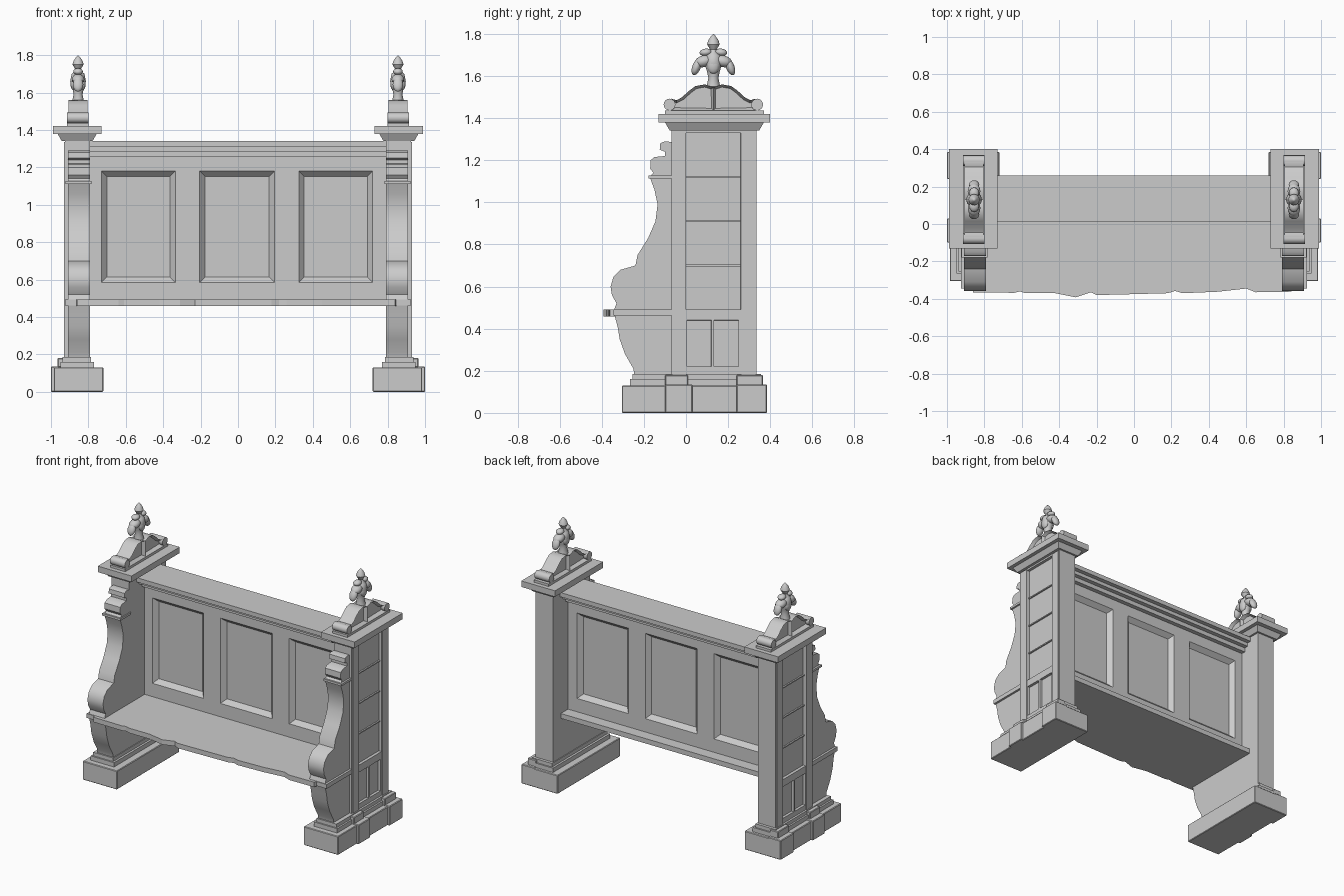
import bpy, bmesh, math
from mathutils import Vector, Matrix

cube = bpy.data.objects.get("Cube")
if cube:
    bpy.data.objects.remove(cube, do_unlink=True)

stone = bpy.data.materials.new("pale grey stone")
stone.use_nodes = True
GREY = (0.6, 0.6, 0.6, 1)
stone.diffuse_color = GREY
stone.node_tree.nodes["Principled BSDF"].inputs["Base Color"].default_value = GREY


def finish(name, bm, mirror=False, bevel=0, smooth=0):
    """Turn a bmesh into an object; end parts are mirrored across x = 0."""
    bmesh.ops.recalc_face_normals(bm, faces=bm.faces)
    mesh = bpy.data.meshes.new(name)
    bm.to_mesh(mesh)
    bm.free()
    mesh.materials.append(stone)
    ob = bpy.data.objects.new(name, mesh)
    bpy.context.collection.objects.link(ob)
    if smooth:
        bpy.ops.object.select_all(action='DESELECT')
        ob.select_set(True)
        bpy.context.view_layer.objects.active = ob
        bpy.ops.object.shade_smooth_by_angle(angle=math.radians(smooth))
    if bevel:
        ob.modifiers.new("bevel", 'BEVEL').width = bevel
    if mirror:
        mod = ob.modifiers.new("mirror", 'MIRROR')
        mod.use_mirror_merge = False
    return ob


def add_box(bm, lo, hi):
    lo, hi = Vector(lo), Vector(hi)
    size = hi - lo
    m = Matrix.Translation((lo + hi) / 2) @ Matrix.Diagonal((*size, 1))
    return bmesh.ops.create_cube(bm, size=1, matrix=m)["verts"]


def box(name, lo, hi, mirror=True, bevel=0):
    bm = bmesh.new()
    add_box(bm, lo, hi)
    return finish(name, bm, mirror, bevel)


def tapered(name, lo, hi, inset):
    """Box whose bottom face is drawn in by inset on every side."""
    bm = bmesh.new()
    mid = (Vector(lo) + Vector(hi)) / 2
    for v in add_box(bm, lo, hi):
        if v.co.z < mid.z:
            v.co.x += inset if v.co.x < mid.x else -inset
            v.co.y += inset if v.co.y < mid.y else -inset
    finish(name, bm, True)


def panelled(name, lo, hi, cuts, pick, width, depth, mirror=True):
    """Box cut along the given axis positions, with the picked faces sunk."""
    bm = bmesh.new()
    add_box(bm, lo, hi)
    for axis, places in cuts.items():
        for p in places:
            normal = Vector((0, 0, 0))
            normal[axis] = 1
            bmesh.ops.bisect_plane(bm, geom=bm.verts[:] + bm.edges[:] + bm.faces[:],
                                   plane_co=normal * p, plane_no=normal)
    bm.normal_update()
    faces = [f for f in bm.faces if pick(f.calc_center_median(), f.normal)]
    bmesh.ops.inset_individual(bm, faces=faces, thickness=width, depth=-depth)
    finish(name, bm, mirror)


def prism(name, pts, x0, x1, smooth=35, sink=None):
    """Side outline (y, z) extruded along x, sides optionally sunk."""
    bm = bmesh.new()
    face = bm.faces.new([bm.verts.new((x0, y, z)) for y, z in pts])
    new = bmesh.ops.extrude_face_region(bm, geom=[face])["geom"]
    bmesh.ops.translate(bm, verts=[g for g in new if isinstance(g, bmesh.types.BMVert)],
                        vec=(x1 - x0, 0, 0))
    bmesh.ops.recalc_face_normals(bm, faces=bm.faces)
    if sink:
        sides = [f for f in bm.faces if abs(f.normal.x) > 0.9]
        bmesh.ops.inset_individual(bm, faces=sides, thickness=sink[0], depth=-sink[1])
    return finish(name, bm, True, smooth=smooth)


# Foot blocks and stepped plinth
box("foot_block", (0.72, -0.305, 0), (0.985, 0.385, 0.13), bevel=0.004)
for y0, y1 in ((-0.1, 0.03), (0.24, 0.385)):
    box("foot_pad", (0.9, y0, 0), (1.0, y1, 0.135), bevel=0.004)
    box("plinth_pad", (0.9, y0, 0.13), (0.965, y1 - 0.02, 0.18), bevel=0.004)
box("plinth_lower", (0.77, -0.265, 0.13), (0.95, 0.365, 0.16))
box("plinth_upper", (0.785, -0.255, 0.16), (0.938, 0.355, 0.185))

# End posts with sunk panels, thin rails and raised strips on the outer face
panelled("post_lower", (0.79, -0.07, 0.18), (0.924, 0.335, 0.475),
         {1: (0.005, 0.12, 0.133, 0.25), 2: (0.22, 0.44)},
         lambda c, n: n.x > 0.9 and 0.22 < c.z < 0.44
         and (0.005 < c.y < 0.12 or 0.133 < c.y < 0.25), 0.001, 0.018)
panelled("post_upper", (0.79, -0.07, 0.475), (0.924, 0.335, 1.35),
         {1: (0.0, 0.26), 2: (0.49, 1.33)},
         lambda c, n: n.x > 0.9 and 0.49 < c.z < 1.33 and 0 < c.y < 0.26, 0.001, 0.02)
for z in (0.7, 0.91, 1.12):
    box("post_rail", (0.9, 0.0, z - 0.004), (0.914, 0.26, z + 0.004))
for y in (-0.064, 0.264):
    box("post_strip", (0.92, y, 0.18), (0.931, y + 0.065, 1.335))

# Capital
tapered("capital_neck", (0.755, -0.1, 1.342), (0.965, 0.37, 1.38), 0.022)
box("capital_slab", (0.73, -0.13, 1.378), (0.99, 0.4, 1.42))
box("capital_step", (0.8, -0.1, 1.42), (0.914, 0.37, 1.437))

# Carved arm, upper scroll and lower bracket
upper = [(-0.06, 0.48), (-0.345, 0.48), (-0.33, 0.52), (-0.352, 0.56), (-0.358, 0.6),
         (-0.345, 0.645), (-0.31, 0.68), (-0.24, 0.7), (-0.23, 0.75), (-0.18, 0.83),
         (-0.145, 0.91), (-0.135, 0.99), (-0.15, 1.06), (-0.172, 1.12), (-0.155, 1.14),
         (-0.17, 1.16), (-0.168, 1.2), (-0.15, 1.215), (-0.1, 1.22), (-0.1, 1.24),
         (-0.125, 1.25), (-0.122, 1.28), (-0.1, 1.29), (-0.06, 1.285)]
lower = [(-0.06, 0.18), (-0.245, 0.18), (-0.25, 0.21), (-0.29, 0.28), (-0.315, 0.35),
         (-0.325, 0.41), (-0.345, 0.485), (-0.06, 0.485)]
prism("arm_scroll", upper, 0.79, 0.91)
prism("arm_bracket", lower, 0.79, 0.91)
box("arm_ledge", (0.785, -0.345, 0.462), (0.925, -0.06, 0.492))
box("arm_collar", (0.782, -0.178, 1.112), (0.923, -0.06, 1.127))

# Double scroll above the capital, two halves meeting at the middle
MID = 0.13
half = [(0.0, 1.437), (0.2, 1.437), (0.225, 1.445), (0.235, 1.465), (0.225, 1.485),
        (0.2, 1.492), (0.175, 1.485), (0.15, 1.498), (0.115, 1.53), (0.085, 1.552),
        (0.04, 1.56), (0.0, 1.545)]
for d in (-1, 1):
    prism("crest_scroll", [(MID + d * y, z) for y, z in half], 0.805, 0.907,
          sink=(0.013, 0.022))
    bm = bmesh.new()
    bmesh.ops.create_cone(bm, cap_ends=True, segments=16, radius1=0.028, radius2=0.028, depth=0.114,
                          matrix=Matrix.Translation((0.856, MID + d * 0.208, 1.464))
                          @ Matrix.Rotation(math.pi / 2, 4, 'Y'))
    finish("crest_volute", bm, True, smooth=35)

# Finial: turned stem and pointed bud
bm = bmesh.new()
profile = [(0, 1.53), (0.032, 1.55), (0.024, 1.59), (0.03, 1.62), (0.042, 1.66), (0.034, 1.7),
           (0.017, 1.715), (0.015, 1.725), (0.03, 1.75), (0.024, 1.77), (0.01, 1.79), (0, 1.8)]
verts = [bm.verts.new((0.855 + r, MID, z)) for r, z in profile]
edges = [bm.edges.new(pair) for pair in zip(verts, verts[1:])]
bmesh.ops.spin(bm, geom=verts + edges, cent=(0.855, MID, 0), axis=(0, 0, 1),
               angle=math.tau, steps=12)
bmesh.ops.remove_doubles(bm, verts=bm.verts, dist=0.0005)
finish("finial_stem", bm, True, smooth=40)

# Finial leaves: drooping lobes, each a stretched, tilted ball
bm = bmesh.new()
for d in (-1, 1):
    for y, z, tilt, size in ((0.045, 1.67, 0.25, (0.034, 0.045, 0.028)),
                             (0.08, 1.643, 1.2, (0.028, 0.042, 0.02)),
                             (0.036, 1.712, 0.1, (0.026, 0.03, 0.018))):
        m = (Matrix.Translation((0.855, MID + d * y, z))
             @ Matrix.Rotation(-d * tilt, 4, 'X') @ Matrix.Diagonal((*size, 1)))
        bmesh.ops.create_uvsphere(bm, u_segments=12, v_segments=8, radius=1, matrix=m)
    m = Matrix.Translation((0.855 + d * 0.023, MID, 1.65)) @ Matrix.Diagonal((0.018, 0.03, 0.04, 1))
    bmesh.ops.create_uvsphere(bm, u_segments=12, v_segments=8, radius=1, matrix=m)
finish("finial_leaves", bm, True, smooth=60)

# Thin back rest with three sunk panels on each face
panels = ((-0.73, -0.335), (-0.205, 0.195), (0.325, 0.72))
panelled("back_rest", (-0.8, 0.1, 0.46), (0.8, 0.17, 1.3),
         {0: [x for pair in panels for x in pair], 2: (0.585, 1.18)},
         lambda c, n: abs(n.y) > 0.9 and 0.585 < c.z < 1.18
         and any(a < c.x < b for a, b in panels), 0.04, 0.03, mirror=False)

# Stepped cornice along the top, overhanging front and back
for reach, z0, z1 in ((0.065, 1.255, 1.285), (0.095, 1.285, 1.31), (0.125, 1.31, 1.34)):
    box("cornice", (-0.8, 0.135 - reach, z0), (0.8, 0.135 + reach, z1), mirror=False)

# Seat slab with a worn front edge
front = [(-0.86, -0.365), (-0.64, -0.368), (-0.61, -0.36), (-0.58, -0.37), (-0.42, -0.37),
         (-0.31, -0.392), (-0.23, -0.365), (-0.2, -0.38), (0.0, -0.375), (0.18, -0.37),
         (0.22, -0.358), (0.26, -0.37), (0.45, -0.362), (0.6, -0.345), (0.65, -0.365),
         (0.84, -0.362)]
outline = front + [(0.86, -0.3), (0.8, -0.28), (0.8, 0.25), (-0.8, 0.25), (-0.8, -0.28), (-0.87, -0.3)]
bm = bmesh.new()
face = bm.faces.new([bm.verts.new((x, y, 0.458)) for x, y in outline])
new = bmesh.ops.extrude_face_region(bm, geom=[face])["geom"]
bmesh.ops.translate(bm, verts=[g for g in new if isinstance(g, bmesh.types.BMVert)], vec=(0, 0, 0.034))
finish("seat", bm)
